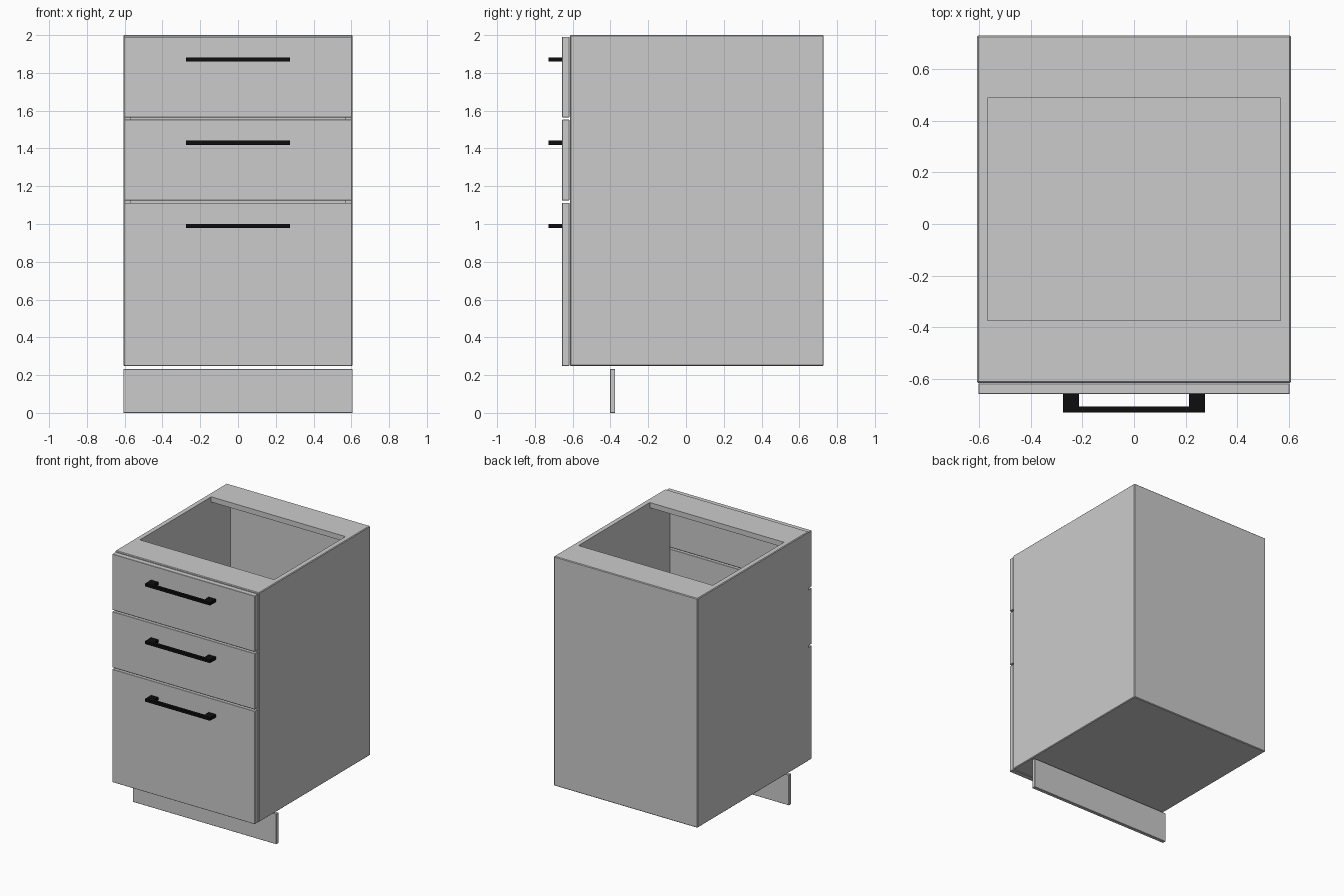
import bpy
import bmesh

if "Cube" in bpy.data.objects:
    bpy.data.objects.remove(bpy.data.objects["Cube"])


def box(name, x, y, z, bevel=0.0):
    """Box spanning the given (min, max) ranges, with an optional small edge chamfer."""
    bm = bmesh.new()
    bmesh.ops.create_cube(bm, size=1)
    for v in bm.verts:
        v.co = [(a + b) / 2 + c * (b - a) for c, (a, b) in zip(v.co, (x, y, z))]
    mesh = bpy.data.meshes.new(name)
    bm.to_mesh(mesh)
    bm.free()
    obj = bpy.data.objects.new(name, mesh)
    bpy.context.collection.objects.link(obj)
    if bevel:
        mod = obj.modifiers.new("edge", 'BEVEL')
        mod.width, mod.segments = bevel, 1
    return obj


def cut(obj, cutter):
    mod = obj.modifiers.new("cut", 'BOOLEAN')
    mod.operation, mod.solver, mod.object = 'DIFFERENCE', 'EXACT', cutter
    cutter.hide_render = True
    cutter.hide_set(True)


black = bpy.data.materials.new("black_metal")
black.diffuse_color = (0.004, 0.004, 0.004, 1)
black.use_nodes = True
black.node_tree.nodes["Principled BSDF"].inputs["Base Color"].default_value = black.diffuse_color


def handle(name, z):
    """Flat U-shaped pull: outline in plan, extruded upward."""
    half = [(0.274, -0.655), (0.274, -0.729), (-0.274, -0.729), (-0.274, -0.655),
            (-0.213, -0.655), (-0.213, -0.706), (0.213, -0.706), (0.213, -0.655)]
    bm = bmesh.new()
    face = bm.faces.new([bm.verts.new((x, y, z - 0.011)) for x, y in half])
    ext = bmesh.ops.extrude_face_region(bm, geom=[face])
    top = [v for v in ext["geom"] if isinstance(v, bmesh.types.BMVert)]
    bmesh.ops.translate(bm, verts=top, vec=(0, 0, 0.022))
    bmesh.ops.recalc_face_normals(bm, faces=bm.faces)
    mesh = bpy.data.meshes.new(name)
    bm.to_mesh(mesh)
    bm.free()
    mesh.materials.append(black)
    bpy.context.collection.objects.link(bpy.data.objects.new(name, mesh))


# Carcass: open front, top opening between two rails, thin back
carcass = box("carcass", (-0.607, 0.607), (-0.615, 0.729), (0.249, 2.0), 0.005)
cut(carcass, box("cavity_cutter", (-0.567, 0.567), (-0.70, 0.722), (0.289, 1.96)))
cut(carcass, box("top_opening_cutter", (-0.567, 0.567), (-0.373, 0.487), (1.8, 2.1)))

# Drawer fronts with handles
drawers = [("lower", 0.249, 1.112, 0.99), ("middle", 1.125, 1.552, 1.43),
           ("upper", 1.565, 1.991, 1.87)]
for name, z0, z1, zh in drawers:
    box(name + "_drawer_front", (-0.602, 0.602), (-0.657, -0.617), (z0, z1), 0.002)
    handle(name + "_handle", zh)

# Recessed kick board
box("kick_board", (-0.607, 0.607), (-0.403, -0.375), (0, 0.232), 0.002)
